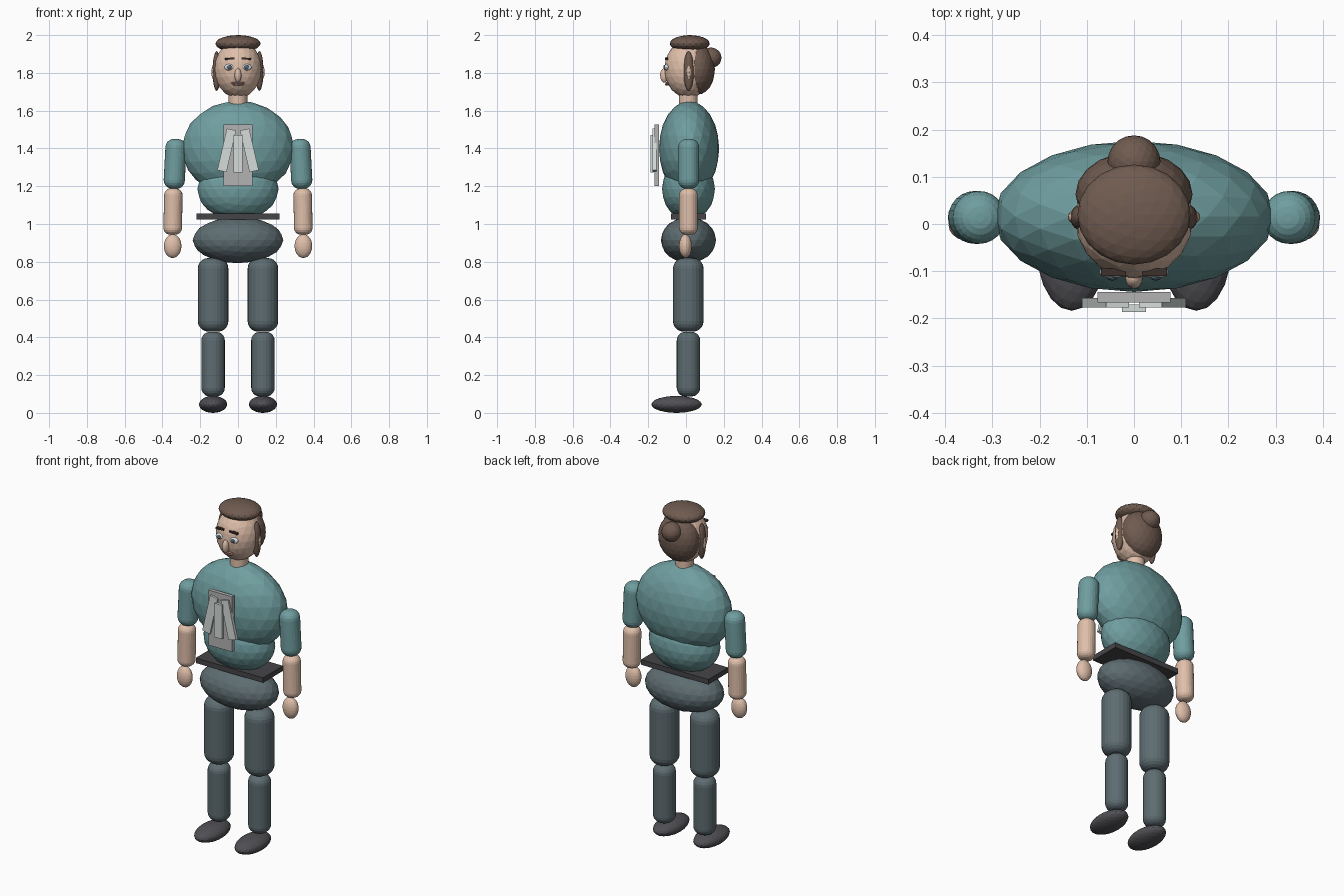
import bpy, bmesh
from math import radians
from mathutils import Matrix, Vector

if "Cube" in bpy.data.objects:
    bpy.data.objects.remove(bpy.data.objects["Cube"])


def material(name, r, g, b):
    m = bpy.data.materials.new(name)
    m.diffuse_color = (r, g, b, 1)
    m.use_nodes = True
    m.node_tree.nodes["Principled BSDF"].inputs["Base Color"].default_value = m.diffuse_color
    return m


TEAL = material("teal_cloth", .16, .34, .35)
SLATE = material("slate_cloth", .11, .15, .165)
SKIN = material("skin", .74, .52, .40)
HAIR = material("hair", .16, .105, .08)
SHOE = material("shoe", .08, .08, .09)
BELT = material("belt", .06, .06, .065)
GREY = material("plate", .45, .45, .45)
PALE = material("pale_strip", .66, .72, .70)
WHITE = material("eye_white", .72, .75, .78)
IRIS = material("iris", .09, .14, .19)
BROW = material("brow", .05, .03, .025)
LIP = material("lip", .42, .22, .19)


def finish(name, bm, loc, mat, rot_y=0):
    me = bpy.data.meshes.new(name)
    bm.to_mesh(me)
    bm.free()
    me.materials.append(mat)
    ob = bpy.data.objects.new(name, me)
    ob.location = loc
    ob.rotation_euler[1] = radians(rot_y)
    bpy.context.collection.objects.link(ob)
    return ob


def ellipsoid(name, loc, radii, mat, sub=3):
    bm = bmesh.new()
    bmesh.ops.create_icosphere(bm, subdivisions=sub, radius=1)
    bmesh.ops.scale(bm, vec=Vector(radii), verts=bm.verts)
    return finish(name, bm, loc, mat)


def box(name, loc, half, mat, rot_y=0):
    bm = bmesh.new()
    bmesh.ops.create_cube(bm, size=2)
    bmesh.ops.scale(bm, vec=Vector(half), verts=bm.verts)
    return finish(name, bm, loc, mat, rot_y)


def limb(name, loc, r, length, round_off, mat, rot_y=0):
    # cylinder with rounded rims
    bm = bmesh.new()
    bmesh.ops.create_cone(bm, cap_ends=True, segments=24, radius1=r, radius2=r, depth=length)
    if round_off:
        rims = [e for e in bm.edges if abs(e.verts[0].co.z - e.verts[1].co.z) < 1e-5]
        bmesh.ops.bevel(bm, geom=rims, offset=round_off, segments=5, profile=.5, affect='EDGES')
    return finish(name, bm, loc, mat, rot_y)


# Trunk
ellipsoid("chest", (0, .016, 1.40), (.297, .16, .252), TEAL)
ellipsoid("belly", (0, .013, 1.185), (.215, .14, .165), TEAL)
box("belt", (0, .013, 1.04), (.22, .093, .015), BELT)
ellipsoid("hips", (0, .013, .915), (.24, .146, .122), SLATE)

# Head and hair
limb("neck", (0, .012, 1.65), .05, .13, 0, SKIN)
ellipsoid("head", (0, .012, 1.82), (.125, .127, .153), SKIN)
ellipsoid("hair_top", (0, .02, 1.955), (.12, .106, .045), HAIR)
ellipsoid("hair_back", (0, .063, 1.82), (.124, .09, .135), HAIR)
ellipsoid("hair_bun", (0, .132, 1.88), (.056, .056, .054), HAIR)

# Face centre
ellipsoid("nose", (0, -.115, 1.787), (.018, .022, .038), SKIN)
ellipsoid("upper_lip", (0, -.098, 1.747), (.04, .012, .006), LIP, 2)
ellipsoid("lower_lip", (0, -.099, 1.739), (.032, .012, .007), LIP, 2)

# Mirrored parts
for side, s in (("left", 1), ("right", -1)):
    ellipsoid(side + "_side_hair", (s * .113, .014, 1.81), (.022, .027, .105), HAIR)
    ellipsoid(side + "_ear", (s * .126, .015, 1.803), (.015, .014, .042), SKIN, 2)
    ellipsoid(side + "_eye", (s * .046, -.102, 1.83), (.027, .013, .017), WHITE)
    ellipsoid(side + "_iris", (s * .046, -.113, 1.83), (.012, .007, .012), IRIS, 2)
    box(side + "_brow", (s * .044, -.102, 1.875), (.026, .008, .005), BROW, s * 3)
    limb(side + "_upper_arm", (s * .333, .014, 1.318), .056, .265, .046, TEAL, -s * 3)
    limb(side + "_forearm", (s * .344, .013, 1.066), .049, .245, .036, SKIN, -s * 1)
    ellipsoid(side + "_hand", (s * .346, -.003, .883), (.047, .034, .063), SKIN)
    limb(side + "_thigh", (s * .132, .012, .625), .081, .39, .056, SLATE)
    limb(side + "_shin", (s * .132, .013, .258), .062, .342, .045, SLATE)
    ellipsoid(side + "_shoe", (s * .132, -.05, .045), (.075, .134, .045), SHOE)
    # outer strips of the chest ornament
    box(side + "_strip", (s * .06, -.167, 1.39), (.025, .01, .113), PALE, -s * 13)

# Chest ornament
box("chest_plate", (0, -.155, 1.365), (.077, .011, .163), GREY)
box("middle_strip", (0, -.179, 1.372), (.025, .008, .1), PALE)
